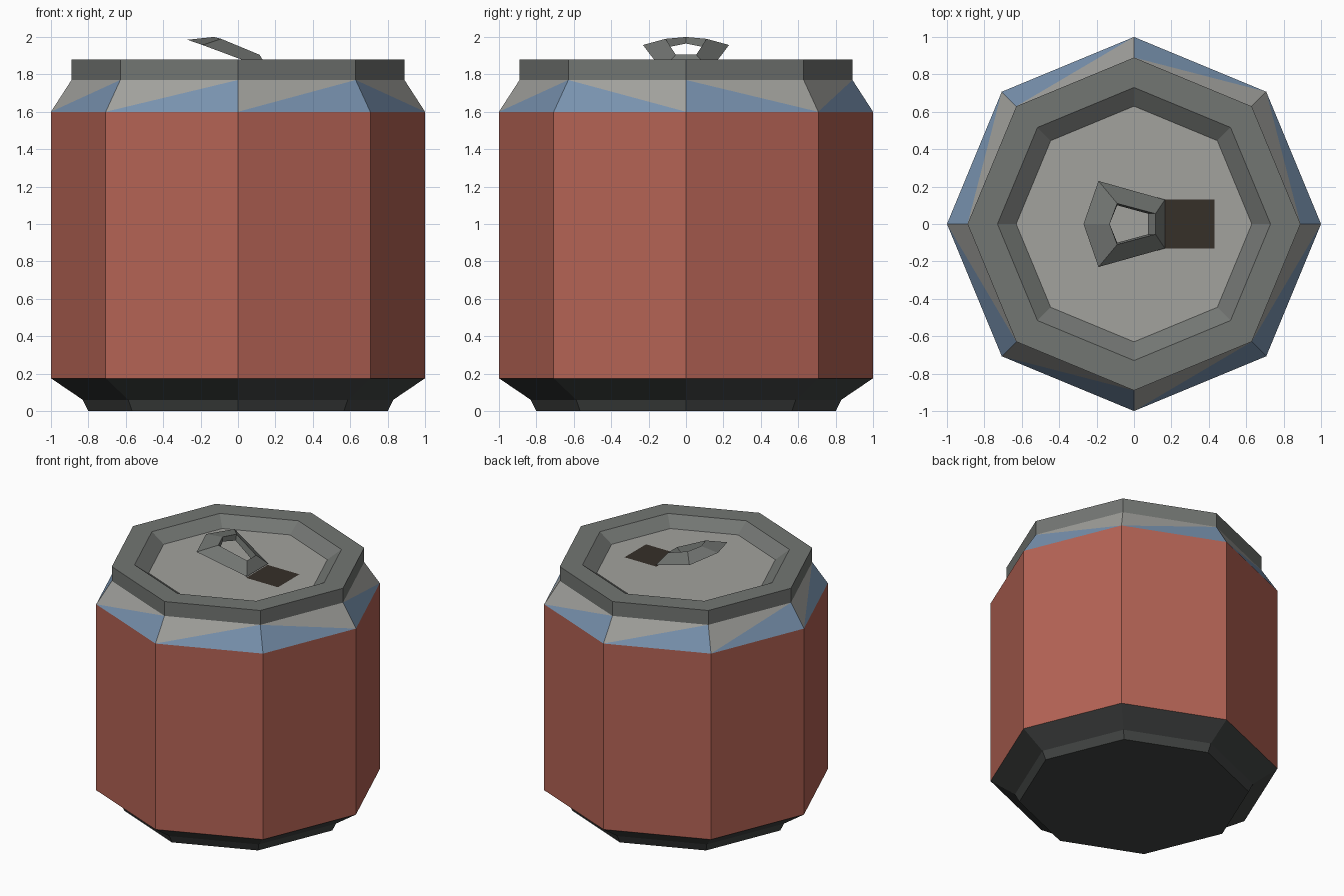
import bpy, bmesh
from math import cos, sin, radians

if "Cube" in bpy.data.objects:
    bpy.data.objects.remove(bpy.data.objects["Cube"])


def material(name, rgb):
    m = bpy.data.materials.new(name)
    m.diffuse_color = (*rgb, 1)
    m.use_nodes = True
    m.node_tree.nodes["Principled BSDF"].inputs["Base Color"].default_value = m.diffuse_color
    return m


RED = material("red_paint", (0.46, 0.125, 0.09))
BLUE = material("blue_trim", (0.19, 0.29, 0.43))
SILVER = material("silver", (0.36, 0.36, 0.34))
STEEL = material("steel", (0.17, 0.18, 0.17))
DARK = material("dark_steel", (0.055, 0.06, 0.058))
BLACK = material("opening_dark", (0.037, 0.029, 0.022))


def finish(name, bm, *mats):
    me = bpy.data.meshes.new(name)
    bm.to_mesh(me)
    bm.free()
    for m in mats:
        me.materials.append(m)
    ob = bpy.data.objects.new(name, me)
    bpy.context.collection.objects.link(ob)
    return ob


def octagon(bm, r, z):
    return [bm.verts.new((r * cos(radians(45 * i)), r * sin(radians(45 * i)), z)) for i in range(8)]


def lathe(name, profile, mat, cap=None):
    """Eight-sided band through (radius, height) points, listed outside-up."""
    bm = bmesh.new()
    rings = [octagon(bm, r, z) for r, z in profile]
    for a, b in zip(rings, rings[1:]):
        for i in range(8):
            j = (i + 1) % 8
            bm.faces.new((a[i], a[j], b[j], b[i]))
    if cap == "bottom":
        bm.faces.new(rings[0][::-1])
    if cap == "top":
        bm.faces.new(rings[-1])
    return finish(name, bm, mat)


# Can shell, from the bottom up
lathe("base", [(0.8, 0), (0.83, 0.06), (1, 0.175)], DARK, "bottom")
lathe("body", [(1, 0.175), (1, 1.6)], RED)
lathe("rim", [(0.89, 1.77), (0.89, 1.88), (0.73, 1.88), (0.63, 1.81)], STEEL)

# Shoulder: each side split into a blue and a silver triangle
bm = bmesh.new()
lo, up = octagon(bm, 1, 1.6), octagon(bm, 0.89, 1.77)
for i in range(8):
    j = (i + 1) % 8
    if i in (0, 7):
        tris = (lo[i], lo[j], up[i]), (lo[j], up[j], up[i])
    else:
        tris = (lo[i], lo[j], up[j]), (lo[i], up[j], up[i])
    for k, t in enumerate(tris):
        bm.faces.new(t).material_index = k
finish("shoulder", bm, BLUE, SILVER)

# Recessed lid
bm = bmesh.new()
bm.faces.new(octagon(bm, 0.63, 1.81))
finish("lid", bm, SILVER)

# Drinking opening
bm = bmesh.new()
bm.faces.new([bm.verts.new((x, y, 1.814)) for x, y in
              ((0.16, -0.13), (0.43, -0.13), (0.43, 0.13), (0.16, 0.13))])
finish("opening", bm, BLACK)

# Pull tab: five-cornered ring with a triangular section (outer, crest, inner underside)
def mirrored(back, side, front):
    flip = lambda p: (p[0], -p[1], p[2])
    return [back, flip(side), flip(front), front, side]


loops = [
    mirrored((-0.27, 0, 1.985), (-0.19, 0.23, 1.957), (0.165, 0.13, 1.825)),
    mirrored((-0.13, 0, 2.0), (-0.09, 0.11, 1.99), (0.115, 0.055, 1.905)),
    mirrored((-0.13, 0, 1.965), (-0.09, 0.10, 1.945), (0.075, 0.055, 1.865)),
]
bm = bmesh.new()
rings = [[bm.verts.new(p) for p in loop] for loop in loops]
for a, b in zip(rings, rings[1:] + rings[:1]):
    for i in range(5):
        j = (i + 1) % 5
        bm.faces.new((a[i], a[j], b[j], b[i]))
bmesh.ops.recalc_face_normals(bm, faces=bm.faces)
finish("pull_tab", bm, STEEL)
